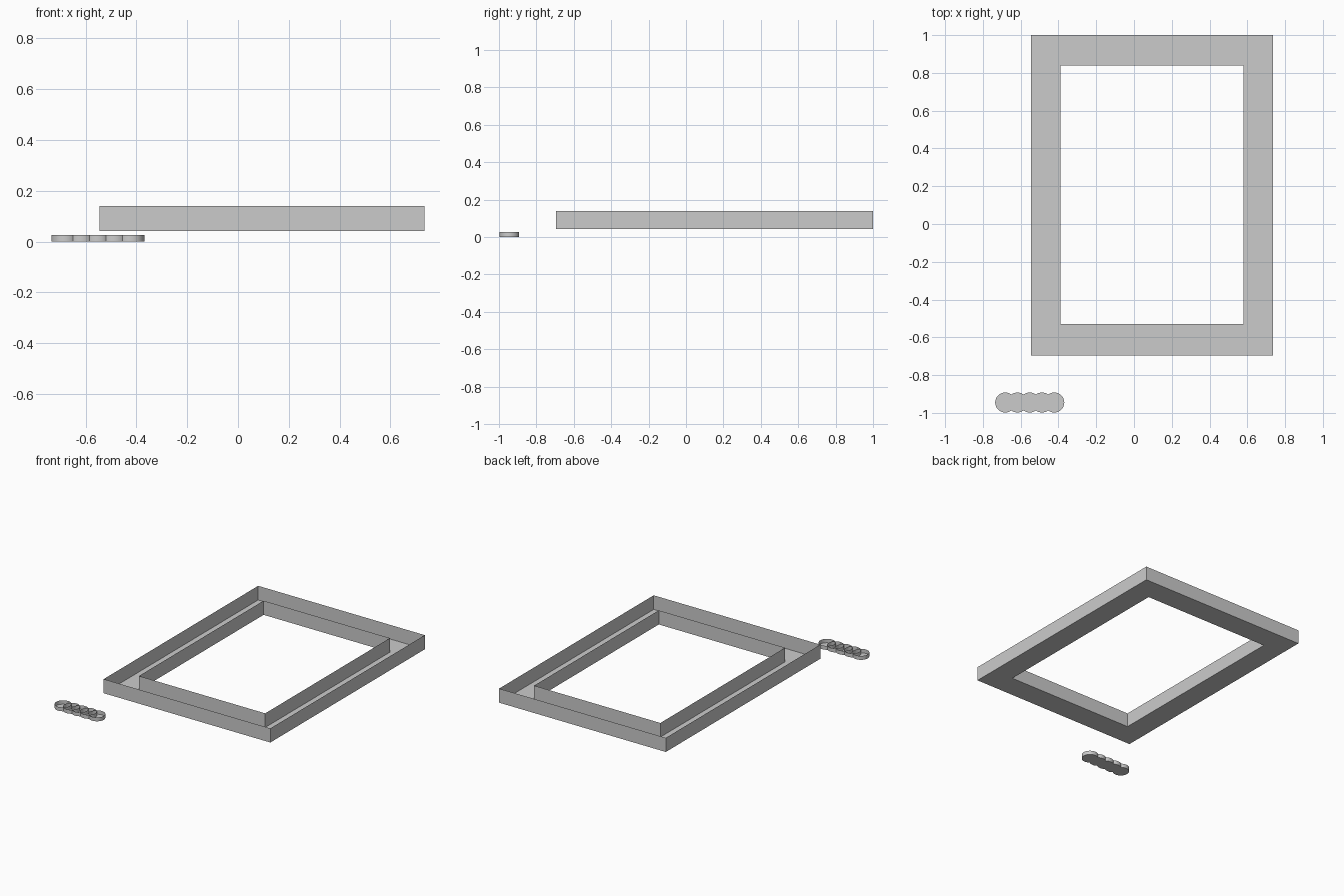
import bpy
import bmesh
import math

if "Cube" in bpy.data.objects:
    bpy.data.objects.remove(bpy.data.objects["Cube"])

grey = bpy.data.materials.new("light_grey")
grey.diffuse_color = (0.6, 0.6, 0.6, 1)
grey.use_nodes = True
grey.node_tree.nodes["Principled BSDF"].inputs["Base Color"].default_value = grey.diffuse_color


def make_object(name, bm):
    mesh = bpy.data.meshes.new(name)
    bm.to_mesh(mesh)
    bm.free()
    mesh.materials.append(grey)
    obj = bpy.data.objects.new(name, mesh)
    bpy.context.collection.objects.link(obj)
    return obj


def bridge(bm, loop_a, loop_b):
    n = len(loop_a)
    for i in range(n):
        j = (i + 1) % n
        bm.faces.new((loop_a[i], loop_a[j], loop_b[j], loop_b[i]))


def rectangle(bm, x0, x1, y0, y1, z):
    return [bm.verts.new((x, y, z)) for x, y in ((x0, y0), (x0, y1), (x1, y1), (x1, y0))]


# Rectangular channel: thin outer wall, floor and inner wall, open on top
OUTER = (-0.545, 0.735, -0.695, 1.0)
INNER = (-0.39, 0.58, -0.53, 0.838)
LOW, HIGH = 0.042, 0.14
bm = bmesh.new()
loops = [rectangle(bm, *OUTER, HIGH), rectangle(bm, *OUTER, LOW),
         rectangle(bm, *INNER, LOW), rectangle(bm, *INNER, HIGH)]
for a, b in zip(loops, loops[1:]):
    bridge(bm, a, b)
make_object("channel_frame", bm)

# Row of five overlapping shallow round cups, open on top
SEGMENTS, RADIUS, HEIGHT = 32, 0.053, 0.027
for k in range(5):
    bm = bmesh.new()
    rings = []
    for z in (HEIGHT, 0):
        rings.append([bm.verts.new((RADIUS * math.cos(-2 * math.pi * i / SEGMENTS),
                                    RADIUS * math.sin(-2 * math.pi * i / SEGMENTS), z))
                      for i in range(SEGMENTS)])
    bridge(bm, rings[0], rings[1])
    bm.faces.new(rings[1])
    cup = make_object(f"round_cup_{k + 1}", bm)
    cup.location = (-0.682 + 0.065 * k, -0.945, 0)
    bpy.ops.object.select_all(action='DESELECT')
    cup.select_set(True)
    bpy.context.view_layer.objects.active = cup
    bpy.ops.object.shade_smooth_by_angle(angle=math.radians(30))
